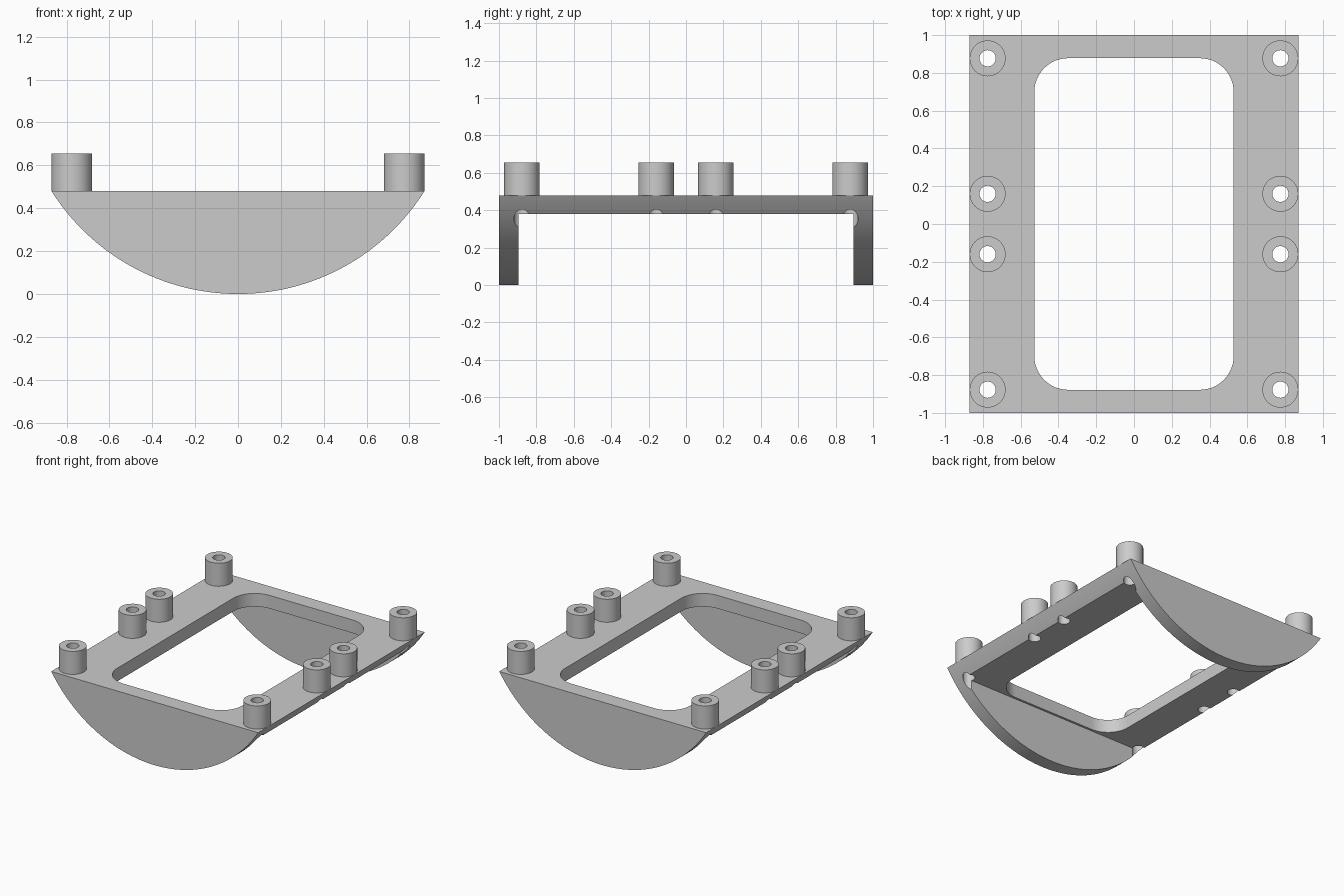
import bpy
import bmesh
from math import sin, cos, pi, asin, radians

cube = bpy.data.objects.get("Cube")
if cube:
    bpy.data.objects.remove(cube, do_unlink=True)

HALF_W, DECK_TOP, DECK_BOTTOM = 0.87, 0.48, 0.38
WALL_INNER = 0.895
BOSS_X, BOSS_R, HOLE_R, BOSS_TOP = 0.775, 0.095, 0.043, 0.655
BOSS_YS = (-0.877, -0.16, 0.16, 0.877)
SIDES = 48

grey = bpy.data.materials.new("light grey")
grey.use_nodes = True
grey.diffuse_color = (0.6, 0.6, 0.6, 1)
grey.node_tree.nodes["Principled BSDF"].inputs["Base Color"].default_value = (0.6, 0.6, 0.6, 1)


def make_object(name, bm):
    bmesh.ops.recalc_face_normals(bm, faces=bm.faces[:])
    mesh = bpy.data.meshes.new(name)
    bm.to_mesh(mesh)
    bm.free()
    mesh.materials.append(grey)
    obj = bpy.data.objects.new(name, mesh)
    bpy.context.collection.objects.link(obj)
    return obj


def add_prism(bm, points, offset):
    """Extrude a closed loop of 3D points along an offset."""
    face = bm.faces.new([bm.verts.new(p) for p in points])
    out = bmesh.ops.extrude_face_region(bm, geom=[face], use_keep_orig=True)
    moved = [g for g in out["geom"] if isinstance(g, bmesh.types.BMVert)]
    bmesh.ops.translate(bm, verts=moved, vec=offset)


def circle(x, y, z, r, n=SIDES):
    return [(x + r * cos(2 * pi * i / n), y + r * sin(2 * pi * i / n), z) for i in range(n)]


def activate(obj):
    bpy.ops.object.select_all(action="DESELECT")
    obj.select_set(True)
    bpy.context.view_layer.objects.active = obj


def cut(target, cutter):
    cutter.hide_render = True
    mod = target.modifiers.new("cut", "BOOLEAN")
    mod.operation = "DIFFERENCE"
    mod.solver = "EXACT"
    mod.object = cutter
    activate(target)
    bpy.ops.object.modifier_apply(modifier=mod.name)
    bpy.data.objects.remove(cutter, do_unlink=True)


# Cradle frame: circular segment extruded front to back
radius = (HALF_W ** 2 + DECK_TOP ** 2) / (2 * DECK_TOP)
spread = asin(HALF_W / radius)
steps = 64
arc = [spread * (2 * i / steps - 1) for i in range(steps + 1)]
bm = bmesh.new()
add_prism(bm, [(radius * sin(a), -1, radius * (1 - cos(a))) for a in arc], (0, 2, 0))
frame = make_object("cradle_frame", bm)

# Space between the two curved end walls
bm = bmesh.new()
add_prism(bm, [(-1, -WALL_INNER, -0.1), (1, -WALL_INNER, -0.1),
               (1, WALL_INNER, -0.1), (-1, WALL_INNER, -0.1)], (0, 0, DECK_BOTTOM + 0.1))
cut(frame, make_object("gap_cutter", bm))

# Rounded window through the deck
wx, wy, wr, quarter = 0.528, 0.878, 0.18, 12
outline = []
for k, (sx, sy) in enumerate([(1, 1), (-1, 1), (-1, -1), (1, -1)]):
    for i in range(quarter + 1):
        a = pi / 2 * (k + i / quarter)
        outline.append((sx * (wx - wr) + wr * cos(a), sy * (wy - wr) + wr * sin(a), 0.3))
bm = bmesh.new()
add_prism(bm, outline, (0, 0, 0.4))
cut(frame, make_object("window_cutter", bm))

# Screw holes running right through
bm = bmesh.new()
for x in (-BOSS_X, BOSS_X):
    for y in BOSS_YS:
        add_prism(bm, circle(x, y, 0.1, HOLE_R), (0, 0, 0.7))
cut(frame, make_object("hole_cutter", bm))

# Hollow screw bosses standing on the deck
parts = [frame]
for side, x in (("right", -BOSS_X), ("left", BOSS_X)):
    for i, y in enumerate(BOSS_YS):
        bm = bmesh.new()
        loops = [[bm.verts.new(p) for p in circle(x, y, z, r)]
                 for z, r in ((DECK_TOP, BOSS_R), (BOSS_TOP, BOSS_R),
                              (BOSS_TOP, HOLE_R), (DECK_TOP, HOLE_R))]
        for a, b in zip(loops, loops[1:] + loops[:1]):
            for j in range(SIDES):
                n = (j + 1) % SIDES
                bm.faces.new((a[j], a[n], b[n], b[j]))
        parts.append(make_object(f"{side}_screw_boss_{i + 1}", bm))

for obj in parts:
    activate(obj)
    bpy.ops.object.shade_smooth_by_angle(angle=radians(30))
